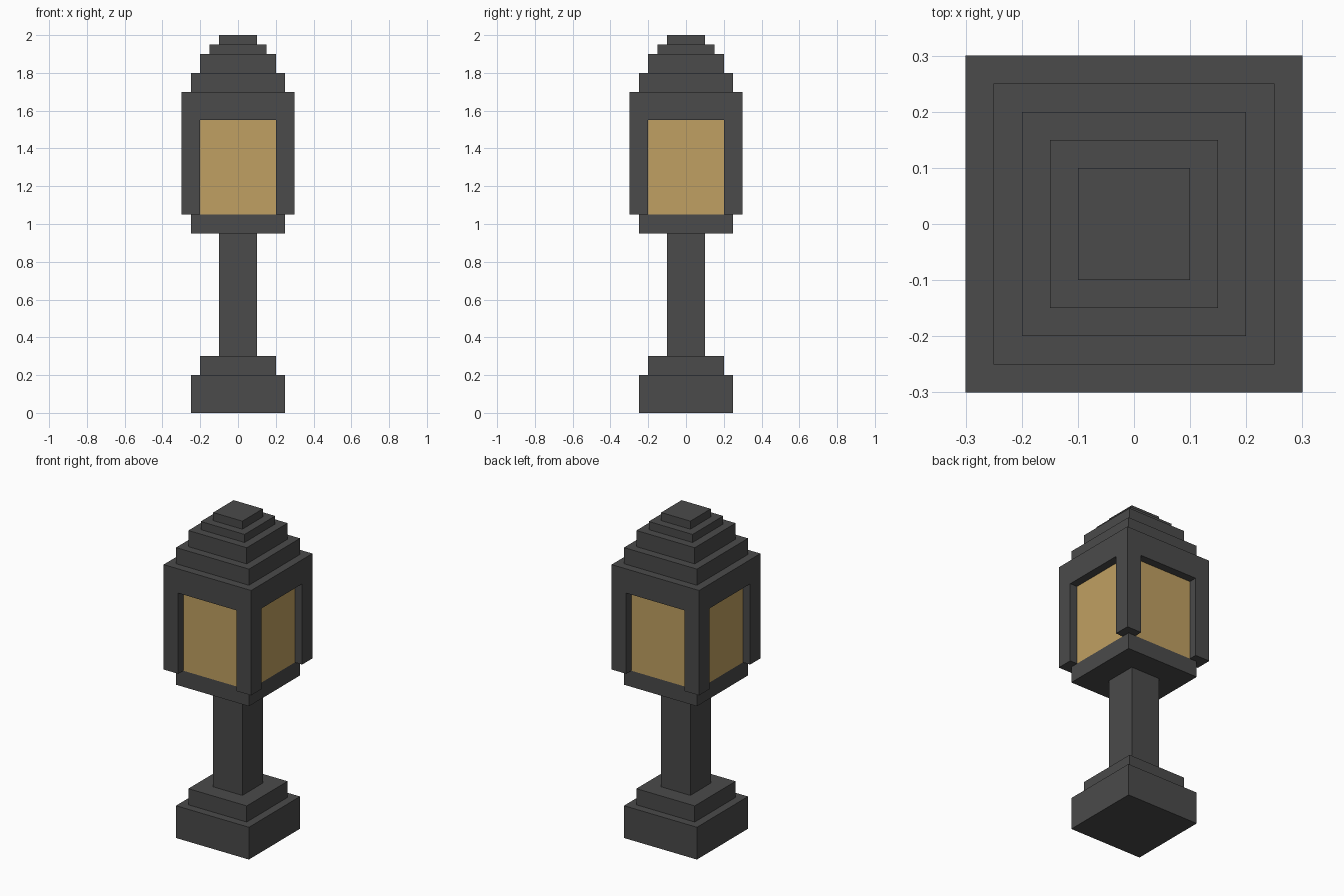
import bpy
import bmesh
from mathutils import Matrix, Vector

if "Cube" in bpy.data.objects:
    bpy.data.objects.remove(bpy.data.objects["Cube"], do_unlink=True)


def make_material(name, rgb):
    mat = bpy.data.materials.new(name)
    mat.use_nodes = True
    color = (*rgb, 1.0)
    mat.diffuse_color = color
    mat.node_tree.nodes["Principled BSDF"].inputs["Base Color"].default_value = color
    return mat


iron = make_material("dark iron", (0.069, 0.069, 0.069))
amber = make_material("amber glass", (0.527, 0.352, 0.122))


def block(name, half, bottom, top, mat, x=0.0, y=0.0):
    """Square upright block, given its half width and height range."""
    size = Vector((2 * half, 2 * half, top - bottom))
    center = Vector((x, y, (bottom + top) / 2))
    bm = bmesh.new()
    bmesh.ops.create_cube(bm, size=1, matrix=Matrix.LocRotScale(center, None, size))
    mesh = bpy.data.meshes.new(name)
    bm.to_mesh(mesh)
    bm.free()
    mesh.materials.append(mat)
    obj = bpy.data.objects.new(name, mesh)
    bpy.context.collection.objects.link(obj)
    return obj


# Stepped foot and post
block("base_plinth", 0.25, 0.0, 0.2, iron)
block("base_step", 0.2, 0.2, 0.3, iron)
block("post", 0.1, 0.3, 0.95, iron)

# Lantern: tray, glass core, corner bars and the rim above them
block("lantern_tray", 0.25, 0.95, 1.05, iron)
block("lantern_glass", 0.25, 1.05, 1.55, amber)
for x_name, sx in (("left", 1), ("right", -1)):
    for y_name, sy in (("front", -1), ("back", 1)):
        block(f"corner_bar_{y_name}_{x_name}", 0.05, 1.05, 1.55, iron,
              0.25 * sx, 0.25 * sy)
block("lantern_rim", 0.3, 1.55, 1.7, iron)

# Stepped roof
bottom = 1.7
for name, half, height in (("lower", 0.25, 0.1), ("middle", 0.2, 0.1),
                           ("upper", 0.15, 0.05), ("cap", 0.1, 0.05)):
    block(f"roof_{name}", half, bottom, bottom + height, iron)
    bottom += height
